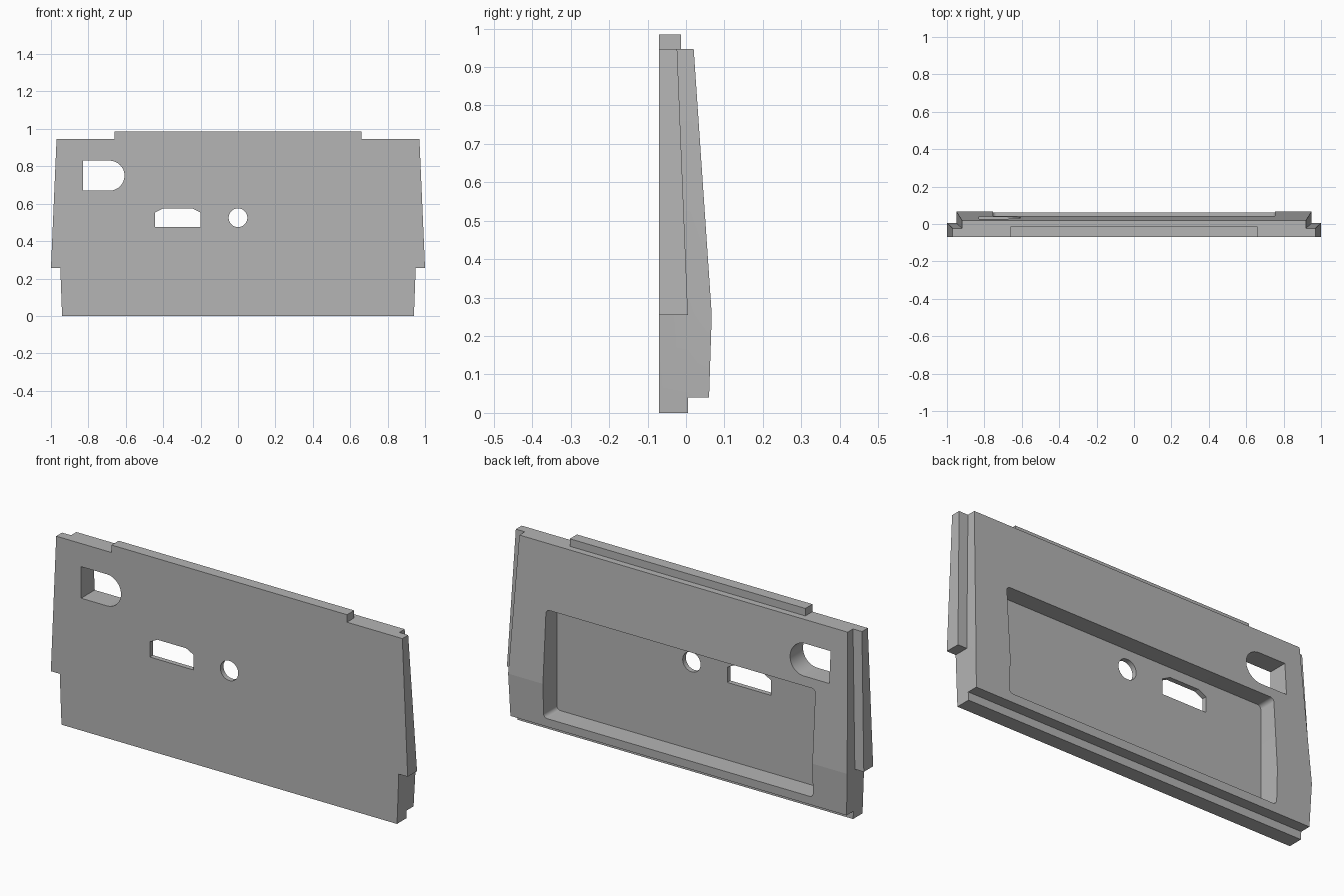
import bpy, bmesh
from math import sin, cos, pi, radians

if "Cube" in bpy.data.objects:
    bpy.data.objects.remove(bpy.data.objects["Cube"], do_unlink=True)

FRONT = -0.07

grey = bpy.data.materials.new("plain grey")
grey.use_nodes = True
colour = (0.46, 0.46, 0.46, 1)
grey.diffuse_color = colour
grey.node_tree.nodes["Principled BSDF"].inputs["Base Color"].default_value = colour


def loft(name, rings):
    """Solid closed between equal rings of points."""
    bm = bmesh.new()
    rows = [[bm.verts.new(p) for p in ring] for ring in rings]
    n = len(rows[0])
    for a, b in zip(rows, rows[1:]):
        for i in range(n):
            j = (i + 1) % n
            bm.faces.new((a[i], a[j], b[j], b[i]))
    bm.faces.new(rows[0][::-1])
    bm.faces.new(rows[-1])
    bmesh.ops.recalc_face_normals(bm, faces=bm.faces)
    mesh = bpy.data.meshes.new(name)
    bm.to_mesh(mesh)
    bm.free()
    mesh.materials.append(grey)
    ob = bpy.data.objects.new(name, mesh)
    bpy.context.collection.objects.link(ob)
    return ob


def slab(name, levels):
    """Flat-fronted slab from (height, half width, back depth) levels."""
    return loft(name, [[(-w, FRONT, z), (w, FRONT, z), (w, y, z), (-w, y, z)]
                       for z, w, y in levels])


def cutter(name, outline, start=-0.2, end=0.2):
    """Prism along y from an outline in x and z."""
    return loft(name, [[(x, y, z) for x, z in outline] for y in (start, end)])


def arc(cx, cz, r, a0, a1, steps):
    angles = [a0 + (a1 - a0) * i / steps for i in range(steps + 1)]
    return [(cx + r * cos(a), cz + r * sin(a)) for a in angles]


def combine(target, other, operation):
    mod = target.modifiers.new(other.name, 'BOOLEAN')
    mod.operation = operation
    mod.solver = 'EXACT'
    mod.object = other
    bpy.context.view_layer.objects.active = target
    bpy.ops.object.modifier_apply(modifier=mod.name)
    bpy.data.objects.remove(other, do_unlink=True)


# Thick panel with its bent back, then the lip, side flanges and top tab
panel = slab("panel", [(0.04, 0.942, 0.06), (0.255, 0.95, 0.067), (0.947, 0.92, 0.02)])
combine(panel, slab("bottom_lip", [(0, 0.94, 0.005), (0.04, 0.942, 0.005)]), 'UNION')
combine(panel, slab("side_flanges", [(0.255, 1, 0.005), (0.947, 0.97, -0.023)]), 'UNION')
combine(panel, slab("top_tab", [(0.92, 0.66, -0.013), (0.985, 0.66, -0.013)]), 'UNION')

# Rounded pocket in the back
px, z0, z1, r = 0.755, 0.082, 0.622, 0.02
pocket = []
for k, (cx, cz) in enumerate([(px - r, z1 - r), (r - px, z1 - r),
                              (r - px, z0 + r), (px - r, z0 + r)]):
    pocket += arc(cx, cz, r, k * pi / 2, (k + 1) * pi / 2, 24)
combine(panel, cutter("pocket", pocket, start=-0.045), 'DIFFERENCE')

# Through holes: round, clipped slot, and half-round window
combine(panel, cutter("round_hole", arc(0, 0.525, 0.05, 0, 2 * pi, 96)[:-1]), 'DIFFERENCE')
slot = [(-0.445, 0.475), (-0.2, 0.475), (-0.2, 0.552),
        (-0.242, 0.574), (-0.403, 0.574), (-0.445, 0.552)]
combine(panel, cutter("slot", slot), 'DIFFERENCE')
window = [(-0.83, 0.83), (-0.83, 0.67)] + arc(-0.687, 0.75, 0.08, -pi / 2, pi / 2, 48)
combine(panel, cutter("window", window), 'DIFFERENCE')

# Smooth only the round walls
bpy.ops.object.select_all(action='DESELECT')
panel.select_set(True)
bpy.context.view_layer.objects.active = panel
bpy.ops.object.shade_smooth_by_angle(angle=radians(5))
